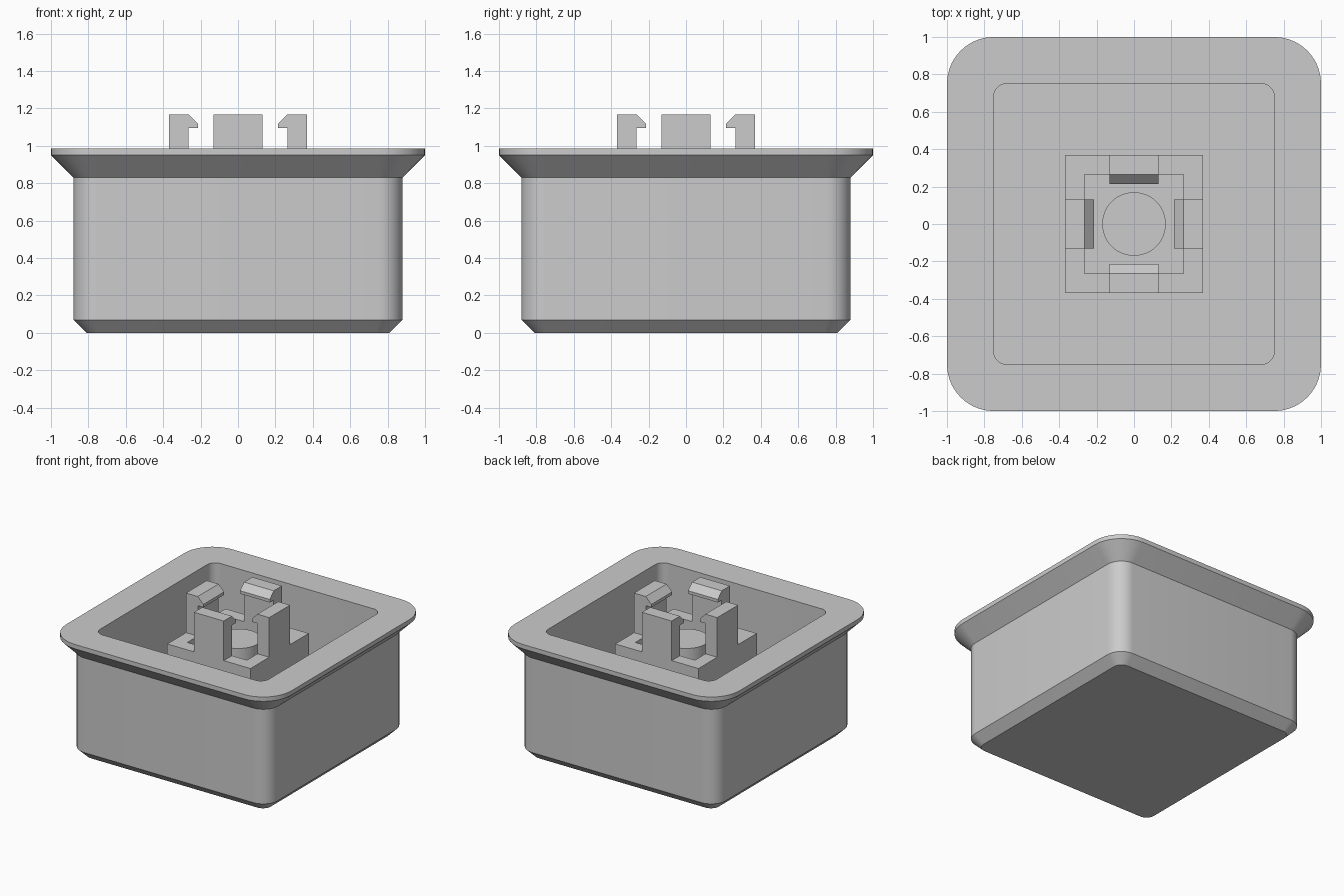
import bpy, bmesh, math
from mathutils import Matrix

cube = bpy.data.objects.get("Cube")
if cube:
    bpy.data.objects.remove(cube)

grey = bpy.data.materials.new("plain grey")
grey.use_nodes = True
grey.diffuse_color = (0.6, 0.6, 0.6, 1)
grey.node_tree.nodes["Principled BSDF"].inputs["Base Color"].default_value = (0.6, 0.6, 0.6, 1)

FLOOR = 0.13       # cavity floor
BLOCK_TOP = 0.85   # top of the clip block


def finish(bm, name, smooth=False):
    bmesh.ops.recalc_face_normals(bm, faces=bm.faces)
    mesh = bpy.data.meshes.new(name)
    bm.to_mesh(mesh)
    bm.free()
    mesh.materials.append(grey)
    obj = bpy.data.objects.new(name, mesh)
    bpy.context.collection.objects.link(obj)
    if smooth:
        bpy.ops.object.select_all(action='DESELECT')
        obj.select_set(True)
        bpy.context.view_layer.objects.active = obj
        bpy.ops.object.shade_smooth_by_angle(angle=math.radians(30))
    return obj


def square_ring(bm, half, radius, z, segments):
    """Ring of vertices around a square with rounded corners."""
    verts = []
    for corner in range(4):
        mid = math.pi / 4 + corner * math.pi / 2
        cx = math.copysign(half - radius, math.cos(mid))
        cy = math.copysign(half - radius, math.sin(mid))
        for i in range(segments + 1):
            a = (corner + i / segments) * math.pi / 2 if segments else mid
            verts.append(bm.verts.new((cx + radius * math.cos(a), cy + radius * math.sin(a), z)))
    return verts


def loft(name, sections, segments, closed=False):
    """Bridge square rings given as (half width, corner radius, height)."""
    bm = bmesh.new()
    rings = [square_ring(bm, *s, segments) for s in sections]
    pairs = list(zip(rings, rings[1:]))
    if closed:
        pairs.append((rings[-1], rings[0]))
    else:
        bm.faces.new(rings[0])
        bm.faces.new(rings[-1])
    for low, high in pairs:
        n = len(low)
        for i in range(n):
            j = (i + 1) % n
            bm.faces.new((low[i], low[j], high[j], high[i]))
    return finish(bm, name, smooth=segments > 0)


# Hollow housing: chamfered foot, walls, flared flange, cavity and floor
loft("housing", [
    (0.81, 0.07, 0), (0.88, 0.13, 0.07), (0.88, 0.13, 0.83),
    (1.0, 0.25, 0.95), (1.0, 0.25, 0.985),
    (0.75, 0.07, 0.985), (0.75, 0.07, FLOOR)], 10)

# Square tube that carries the clips
loft("clip_block", [
    (0.37, 0, FLOOR), (0.37, 0, BLOCK_TOP),
    (0.265, 0, BLOCK_TOP), (0.265, 0, FLOOR)], 0, closed=True)

# Four hooked clips: one profile, extruded and turned about the centre
profile = [(0.37, BLOCK_TOP), (0.37, 1.168), (0.265, 1.168), (0.215, 1.118),
           (0.215, 1.094), (0.265, 1.094), (0.265, BLOCK_TOP)]
for turn, side in enumerate(("left", "back", "right", "front")):
    bm = bmesh.new()
    face = bm.faces.new([bm.verts.new((x, -0.132, z)) for x, z in profile])
    ext = bmesh.ops.extrude_face_region(bm, geom=[face])
    moved = [v for v in ext["geom"] if isinstance(v, bmesh.types.BMVert)]
    bmesh.ops.translate(bm, verts=moved, vec=(0, 0.264, 0))
    bmesh.ops.rotate(bm, verts=bm.verts, cent=(0, 0, 0),
                     matrix=Matrix.Rotation(turn * math.pi / 2, 3, 'Z'))
    finish(bm, side + "_clip")

# Round post in the middle of the tube
bm = bmesh.new()
bmesh.ops.create_cone(bm, cap_ends=True, segments=48, radius1=0.17, radius2=0.17,
                      depth=BLOCK_TOP - FLOOR,
                      matrix=Matrix.Translation((0, 0, (BLOCK_TOP + FLOOR) / 2)))
finish(bm, "centre_post", smooth=True)
